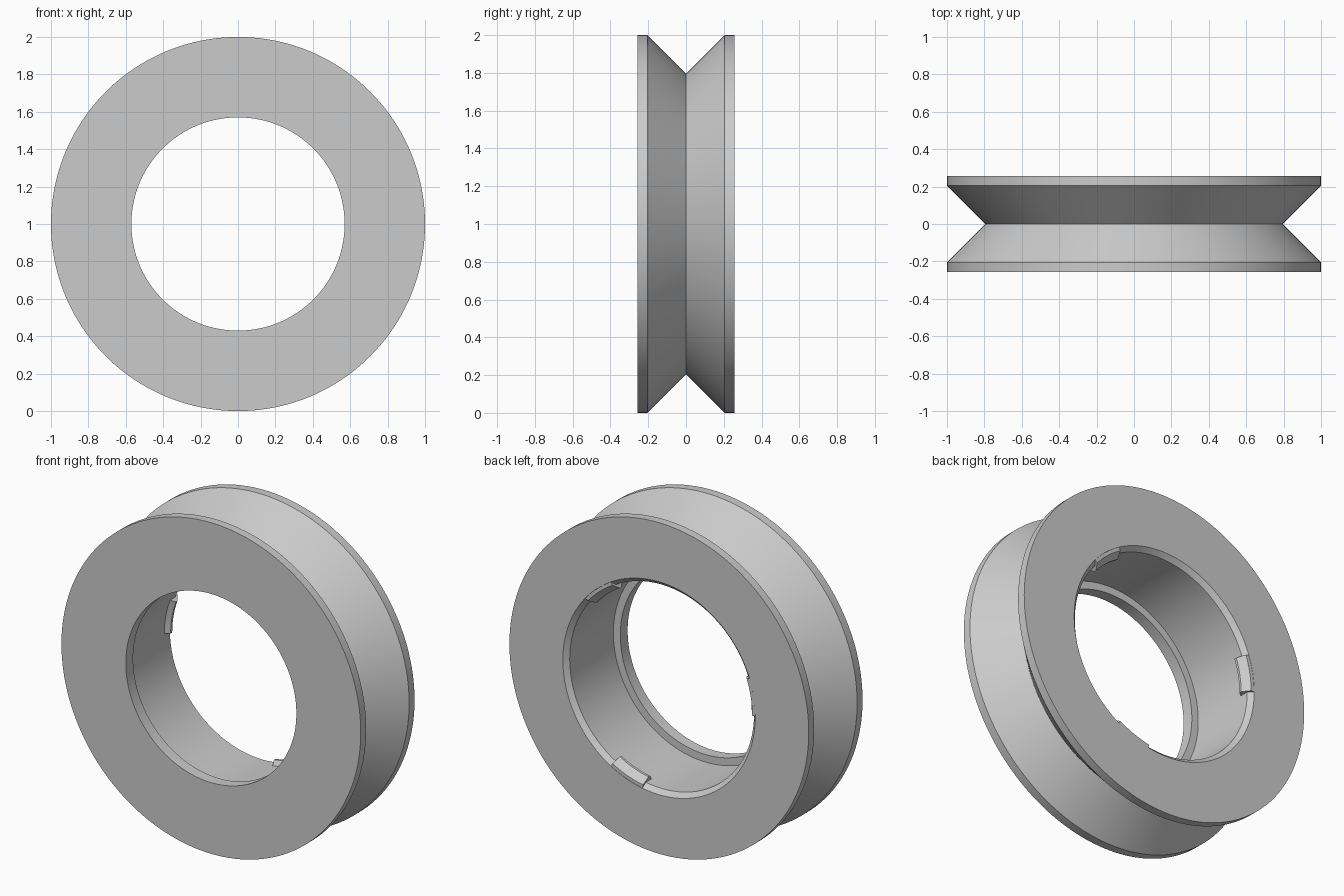
import bpy, bmesh
from math import cos, sin, radians

cube = bpy.data.objects.get("Cube")
if cube:
    bpy.data.objects.remove(cube, do_unlink=True)

GREY = (0.6, 0.6, 0.6, 1)
grey = bpy.data.materials.new("plain_grey")
grey.use_nodes = True
grey.diffuse_color = GREY
grey.node_tree.nodes["Principled BSDF"].inputs["Base Color"].default_value = GREY


def revolve(name, profile, start, sweep, steps):
    """Sweep a closed (radius, y) profile around the wheel axle."""
    full = sweep == 360
    bm = bmesh.new()
    rings = []
    for i in range(steps if full else steps + 1):
        a = radians(start + sweep * i / steps)
        rings.append([bm.verts.new((r * cos(a), y, 1 + r * sin(a))) for r, y in profile])
    n = len(profile)
    for i in range(steps):
        a, b = rings[i], rings[(i + 1) % len(rings)]
        for j in range(n):
            k = (j + 1) % n
            bm.faces.new((a[j], a[k], b[k], b[j]))
    if not full:
        bm.faces.new(rings[0])
        bm.faces.new(rings[-1])
    bmesh.ops.recalc_face_normals(bm, faces=bm.faces)
    mesh = bpy.data.meshes.new(name)
    bm.to_mesh(mesh)
    bm.free()
    mesh.materials.append(grey)
    obj = bpy.data.objects.new(name, mesh)
    bpy.context.collection.objects.link(obj)
    bpy.ops.object.select_all(action="DESELECT")
    obj.select_set(True)
    bpy.context.view_layer.objects.active = obj
    bpy.ops.object.shade_smooth_by_angle(angle=radians(25))
    return obj


HALF = 0.257      # half the wheel width
RIM = 0.205       # where the groove starts
HOLE = 0.57       # front lip opening
BORE = 0.616      # bearing seat
CHAMFER = 0.027

# Wheel with V groove, front retaining lip and chamfered rear opening
revolve("grooved_wheel", [
    (HOLE, -HALF), (1, -HALF), (1, -RIM), (0.795, 0), (1, RIM), (1, HALF),
    (BORE + CHAMFER, HALF), (BORE, HALF - CHAMFER),
    (BORE, -HALF + 0.07), (HOLE, -HALF + 0.07),
], 0, 360, 160)

# Three snap clips at the rear of the bore
clip = [(0.66, HALF - 0.001), (0.622, HALF - 0.001), (0.588, HALF - 0.045),
        (0.588, HALF - 0.06), (BORE, HALF - 0.08), (0.66, HALF - 0.08)]
for i in range(3):
    revolve(f"snap_clip_{i + 1}", clip, 40 + 120 * i, 20, 10)
